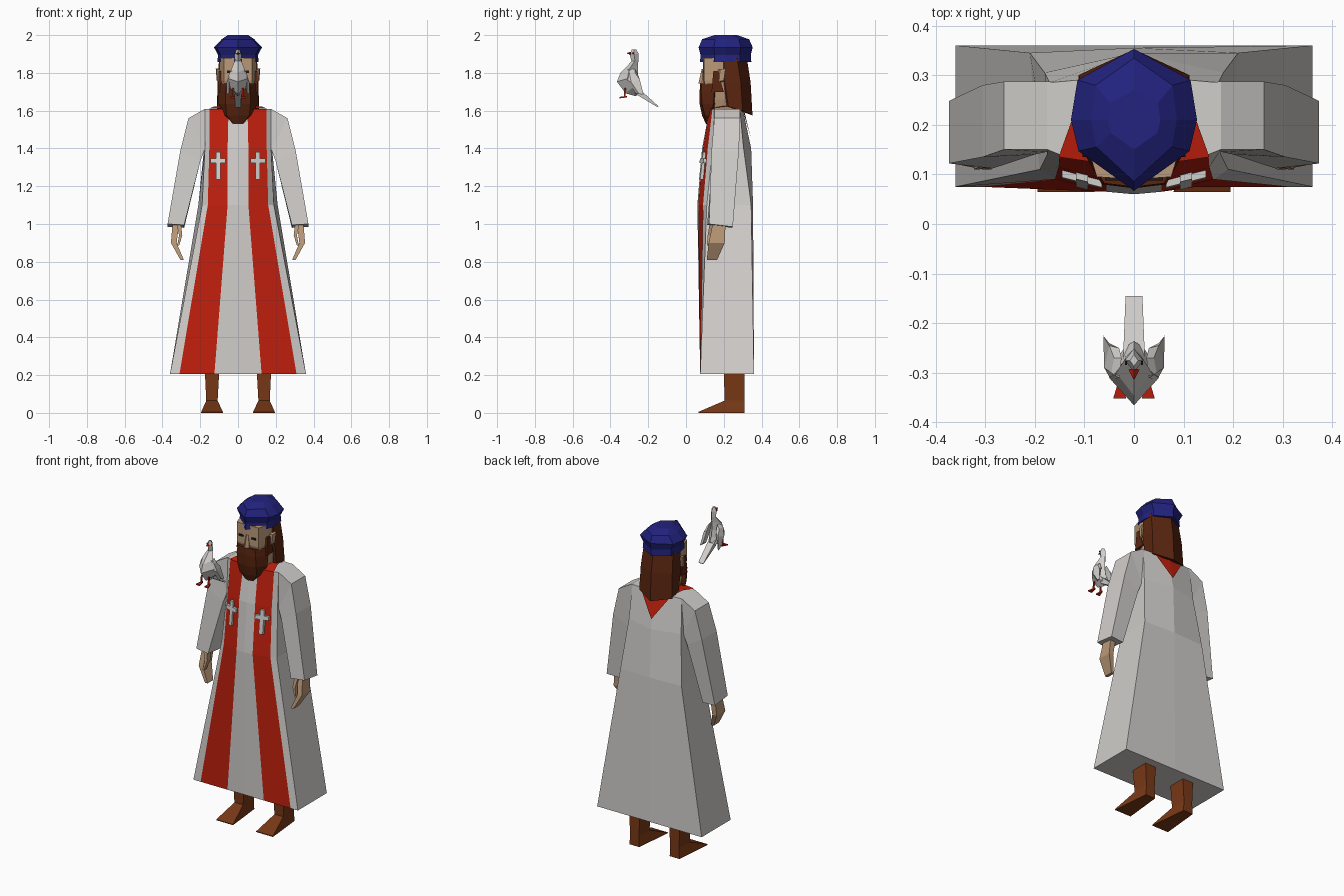
import bpy, bmesh
from mathutils import Vector


def mat(name, r, g, b):
    m = bpy.data.materials.new(name)
    m.diffuse_color = (r, g, b, 1)
    return m


WHITE = mat("off_white", 0.64, 0.62, 0.60)
RED = mat("red", 0.53, 0.014, 0.004)
BLUE = mat("blue", 0.016, 0.016, 0.21)
HAIR = mat("dark_brown", 0.10, 0.018, 0.005)
SHOE = mat("leather_brown", 0.19, 0.04, 0.008)
SKIN = mat("skin", 0.50, 0.32, 0.19)
DARK = mat("near_black", 0.01, 0.01, 0.01)


def make(name, verts, faces, mats, idx=None):
    me = bpy.data.meshes.new(name)
    me.from_pydata(verts, [], faces)
    for m in mats:
        me.materials.append(m)
    if idx:
        for p, i in zip(me.polygons, idx):
            p.material_index = i
    bm = bmesh.new()
    bm.from_mesh(me)
    bmesh.ops.recalc_face_normals(bm, faces=bm.faces)
    bm.to_mesh(me)
    bm.free()
    ob = bpy.data.objects.new(name, me)
    bpy.context.collection.objects.link(ob)
    return ob


def loft(name, rings, mats, rule=None):
    """Skin closed rings of equal length, capped at both ends."""
    n = len(rings[0])
    verts = [p for r in rings for p in r]
    faces, idx = [], []
    for k in range(len(rings) - 1):
        for i in range(n):
            j = (i + 1) % n
            faces.append((k*n+i, k*n+j, (k+1)*n+j, (k+1)*n+i))
            idx.append(rule(k, i) if rule else 0)
    last = (len(rings) - 1) * n
    faces += [tuple(range(n)), tuple(range(last, last + n))]
    return make(name, verts, faces, mats, idx + [0, 0])


def sym(z, half):
    """Ring at height z from (x, y[, z]) points running front to back, mirrored in x."""
    pts = [(p[0], p[1], p[2] if len(p) > 2 else z) for p in half]
    return pts + [(-x, y, h) for x, y, h in reversed(pts) if x > 0]


def flip(rings, s):
    return [[(s * x, y, z) for x, y, z in r] for r in rings]


def rect(x0, x1, y0, y1, z):
    return [(x0, y0, z), (x1, y0, z), (x1, y1, z), (x0, y1, z)]


# Robe: two red stripes are the second column of faces on each side
robe = [
    sym(0.205, [(0, .075), (.125, .075), (.31, .075), (.36, .075), (.36, .36), (0, .36)]),
    sym(1.10, [(0, .06), (.055, .065), (.16, .09), (.19, .11), (.21, .345), (0, .355)]),
    sym(1.40, [(0, .085), (.055, .09), (.152, .115), (.175, .14), (.18, .305), (0, .345)]),
    sym(1.61, [(0, .125), (.05, .125), (.15, .14), (.175, .15), (.17, .285), (0, .30)]),
]
loft("robe", robe, [WHITE, RED], lambda k, i: 1 if i in (1, 8) else 0)

# Red collar running over the shoulders into a point on the back
half = [(.05, .12, 1.612), (.152, .135, 1.612), (.125, .21, 1.622), (.105, .298, 1.612),
        (0, .342, 1.46), (0, .303, 1.62), (.06, .27, 1.625), (.06, .2, 1.628)]
for s, side in ((1, "left"), (-1, "right")):
    v = [(s * x, y, z) for x, y, z in half]
    make("collar_" + side, v, [(0, 1, 2, 7), (7, 2, 3, 6), (6, 3, 5), (3, 4, 5)], [RED])

for s, side in ((1, "left"), (-1, "right")):
    # Sleeve: square section bent over the shoulder
    sleeve = [
        [(.13, .15, 1.61), (.13, .285, 1.61), (.13, .285, 1.42), (.13, .15, 1.42)],
        [(.175, .15, 1.61), (.175, .287, 1.61), (.165, .287, 1.40), (.165, .15, 1.40)],
        [(.262, .15, 1.56), (.262, .287, 1.56), (.178, .28, 1.39), (.178, .145, 1.39)],
        [(.305, .135, 1.39), (.305, .28, 1.39), (.20, .275, 1.33), (.20, .14, 1.33)],
        [(.373, .122, 1.0), (.373, .248, .985), (.285, .243, .98), (.285, .112, .995)],
    ]
    loft("sleeve_" + side, flip(sleeve, s), [WHITE])

    # Hand and thumb
    hand = [rect(.31, .345, .145, .21, 1.02), rect(.325, .355, .12, .205, .90),
            rect(.287, .305, .11, .165, .81)]
    loft("hand_" + side, flip(hand, s), [SKIN])
    thumb = [rect(.302, .325, .125, .165, 1.0), rect(.295, .312, .115, .15, .94),
             rect(.312, .322, .11, .135, .885)]
    loft("thumb_" + side, flip(thumb, s), [SKIN])

    # Leg with a wedge shoe
    leg = [rect(.10, .175, .20, .31, .21), rect(.108, .168, .205, .31, .065),
           [(.08, .065, .005), (.195, .065, .005), (.172, .31, .005), (.105, .31, .005)],
           [(.08, .065, 0), (.195, .065, 0), (.172, .31, 0), (.105, .31, 0)]]
    loft("leg_" + side, flip(leg, s), [SHOE])

    # Small cross lying on the stripe: one extruded outline
    out = [(-.012, -.075), (.012, -.075), (.012, .012), (.04, .012), (.04, .036), (.012, .036),
           (.012, .07), (-.012, .07), (-.012, .036), (-.04, .036), (-.04, .012), (-.012, .012)]

    def lay(u, w, d):
        return (s * (.105 + u), .096 + .25 * u + .11 * w + d, 1.31 + w)
    loft("cross_" + side, [[lay(u, w, -.016) for u, w in out],
                           [lay(u, w, .014) for u, w in out]], [WHITE])

    # Ear and eye
    ear = [[(.09, .165, 1.75), (.09, .20, 1.75), (.09, .205, 1.82), (.09, .165, 1.82)],
           [(.108, .175, 1.755), (.113, .20, 1.76), (.118, .21, 1.825), (.112, .18, 1.815)]]
    loft("ear_" + side, flip(ear, s), [SKIN])
    eye = [rect(.028, .058, .088, .094, 1.80), rect(.028, .058, .088, .094, 1.812)]
    loft("eye_" + side, flip(eye, s), [DARK])

    # Sideburn joining beard to hair
    burn = [rect(.085, .104, .135, .20, 1.70), rect(.085, .102, .145, .17, 1.81)]
    loft("sideburn_" + side, flip(burn, s), [HAIR])

# Head and neck
head = [
    sym(1.57, [(0, .17), (.06, .17), (.08, .22), (.06, .28), (0, .29)]),
    sym(1.66, [(0, .11), (.07, .13), (.095, .2), (.08, .28), (0, .30)]),
    sym(1.76, [(0, .09), (.075, .095), (.098, .17), (.09, .28), (0, .31)]),
    sym(1.88, [(0, .09), (.075, .095), (.098, .17), (.09, .28), (0, .31)]),
]
loft("head", head, [SKIN])
loft("nose", [sym(1.745, [(0, .066), (.018, .085), (.018, .1), (0, .1)]),
              sym(1.82, [(0, .083), (.008, .09), (.008, .1), (0, .1)])], [SKIN])

# Beard
beard = [
    sym(1.53, [(0, .105), (.025, .11), (.03, .125), (0, .13)]),
    sym(1.575, [(0, .085), (.06, .10), (.075, .135), (0, .15)]),
    sym(1.635, [(0, .072), (.065, .085), (.102, .145), (0, .17)]),
    sym(1.70, [(0, .072), (.065, .08), (.104, .15), (0, .17)]),
    sym(1.745, [(0, .075), (.06, .082), (.100, .15), (0, .17)]),
]
loft("beard", beard, [HAIR])

# Hair falling to a point behind
hair = [
    sym(1.60, [(0, .25, 1.62), (.095, .215, 1.625), (.108, .225, 1.62), (.112, .30, 1.60),
               (0, .352, 1.575)]),
    sym(1.75, [(0, .25), (.095, .20), (.108, .205), (.108, .29), (0, .342)]),
    sym(1.88, [(0, .25), (.09, .195), (.10, .20), (.10, .27), (0, .322)]),
]
loft("hair", hair, [HAIR])


# Hat: faceted rings about the crown centre
def hat_ring(z, sx, sy):
    base = [(0, -.143), (.112, -.063), (.127, 0), (.114, .08), (0, .143)]
    return sym(z, [(x * sx, .21 + y * sy) for x, y in base])


loft("hat", [hat_ring(1.858, .86, .95), hat_ring(1.895, .83, .93), hat_ring(1.935, 1, 1),
             hat_ring(1.978, .68, .87), hat_ring(2.0, .42, .42)], [BLUE])


# Dove: stations (y, z, half width, depth) tilted by a section direction
def station(y, z, w, d, dy, dz):
    c, t = Vector((0, y, z)), Vector((0, dy, dz)).normalized() * d
    a, b = c - t, c + t
    return [tuple(a), (w, c.y, c.z), tuple(b), (-w, c.y, c.z)]


dove = [
    station(-.275, 1.923, .008, .012, 1, 0),
    station(-.275, 1.90, .018, .024, 1, .1),
    station(-.27, 1.865, .017, .018, 1, .2),
    station(-.30, 1.82, .036, .05, 1, .4),
    station(-.31, 1.77, .05, .058, 1, .3),
    station(-.285, 1.72, .042, .045, 1, .8),
    station(-.25, 1.70, .02, .028, .6, 1),
]
loft("dove_body", dove, [WHITE])
loft("dove_tail", [[(-.022, -.27, 1.735), (.022, -.27, 1.735), (.018, -.27, 1.69), (-.018, -.27, 1.69)],
                   [(-.017, -.145, 1.623), (.017, -.145, 1.623), (.015, -.15, 1.618), (-.015, -.15, 1.618)]],
     [WHITE])
loft("dove_beak", [sym(1.9, [(0, -.292, 1.895), (.011, -.293, 1.902), (0, -.292, 1.912)]),
                   sym(1.9, [(0, -.312, 1.902), (.002, -.312, 1.904), (0, -.312, 1.906)])], [RED])

for s, side in ((1, "left"), (-1, "right")):
    # Folded wing with a swept tip
    wing = [[(.03, -.31, 1.82), (.046, -.30, 1.80), (.04, -.27, 1.80), (.025, -.27, 1.82)],
            [(.046, -.315, 1.765), (.06, -.29, 1.75), (.05, -.245, 1.765), (.03, -.25, 1.78)],
            [(.048, -.265, 1.69), (.06, -.25, 1.69), (.062, -.225, 1.685), (.05, -.24, 1.70)]]
    loft("dove_wing_" + side, flip(wing, s), [WHITE])
    # Leg and foot
    shin = [rect(.02, .028, -.325, -.317, 1.72), rect(.022, .03, -.33, -.322, 1.672)]
    loft("dove_leg_" + side, flip(shin, s), [RED])
    foot = [[(.016, -.352, z), (.042, -.352, z), (.03, -.312, z + .005), (.022, -.312, z + .005)]
            for z in (1.665, 1.673)]
    loft("dove_foot_" + side, flip(foot, s), [RED])
    dot = [rect(.0145, .018, -.284, -.276, 1.90), rect(.0145, .018, -.284, -.276, 1.907)]
    loft("dove_eye_" + side, flip(dot, s), [DARK])
